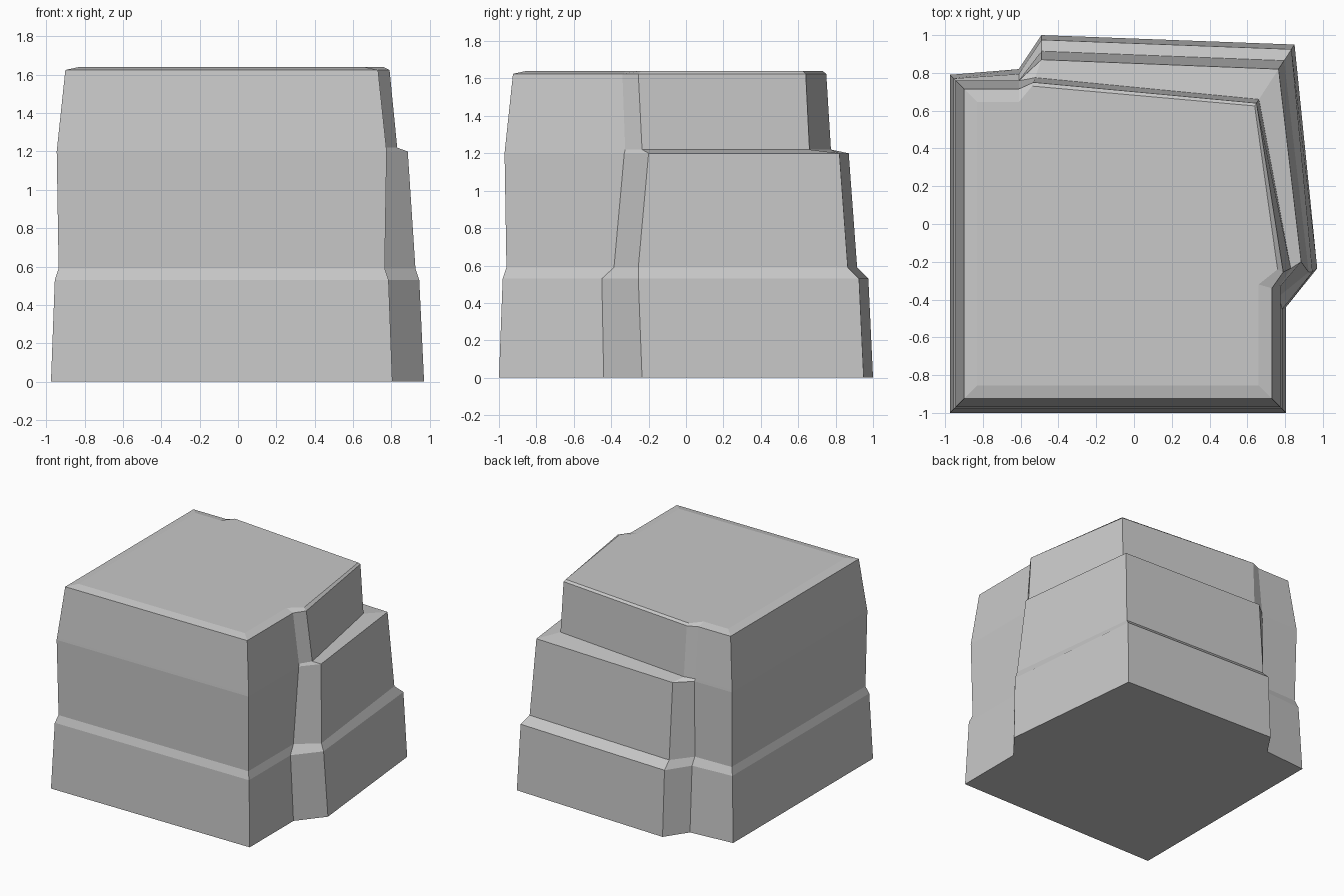
import bpy
import bmesh

default_cube = bpy.data.objects.get("Cube")
if default_cube:
    bpy.data.objects.remove(default_cube)

# Grey stone
stone = bpy.data.materials.new("stone_grey")
stone.use_nodes = True
colour = (0.58, 0.58, 0.58, 1)
stone.diffuse_color = colour
stone.node_tree.nodes["Principled BSDF"].inputs["Base Color"].default_value = colour


def outline(z, block, notch_y, slab_y, side, corner, back):
    """One level: a square block with an offset slab on its left and back.
    block, side, corner and back are the insets of each wall from the base."""
    left, right, front, rear = block - .975, .805 - block, block - 1, .79 - block
    step = max(0, .03 - back / 4)
    shift = max(0, back - .13) * .35
    return [(x, y, z) for x, y in (
        (left, front), (right, front),
        (right, notch_y), (.97 - side, slab_y),
        (.85 - corner * .65, .95 - corner),
        (-.49 - shift, 1 - back),
        (-.61, rear + step), (left, rear))]


# Levels from the ground up: lower tier, sloped step, middle tier,
# ledge, upper tier, bevelled top
levels = (
    (0, 0, -.44, -.235, 0, 0, 0),
    (.53, .02, -.45, -.255, .025, .025, .025),
    (.59, .04, -.385, -.255, .045, .085, .085),
    (1.2, .03, -.33, -.2, .085, .13, .13),
    (1.22, .032, -.325, -.235, .14, .29, .225),
    (1.625, .075, -.34, -.255, .18, .31, .25),
    (1.64, .145, -.32, -.24, .21, .325, .27),
)

# Loft the levels into a closed rock
bm = bmesh.new()
rings = [[bm.verts.new(p) for p in outline(*level)] for level in levels]
for low, high in zip(rings, rings[1:]):
    for i in range(len(low)):
        j = (i + 1) % len(low)
        bm.faces.new((low[i], low[j], high[j], high[i]))
bm.faces.new(rings[-1])
bm.faces.new(rings[0][::-1])
bmesh.ops.recalc_face_normals(bm, faces=bm.faces)

mesh = bpy.data.meshes.new("stepped_rock")
bm.to_mesh(mesh)
bm.free()
mesh.materials.append(stone)
rock = bpy.data.objects.new("stepped_rock", mesh)
bpy.context.collection.objects.link(rock)
